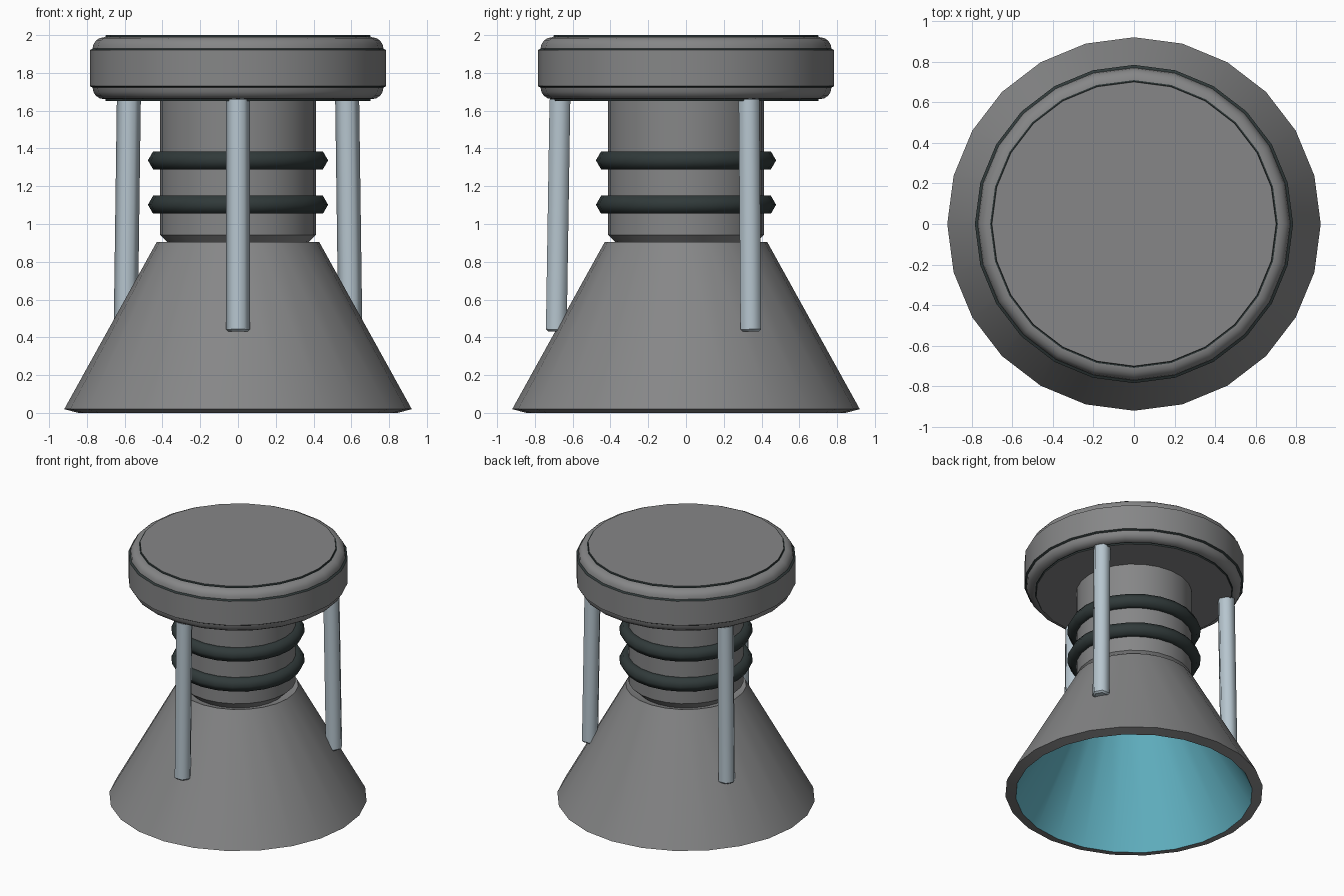
import bpy, bmesh, math
from mathutils import Matrix

if "Cube" in bpy.data.objects:
    bpy.data.objects.remove(bpy.data.objects["Cube"])

SIDES = 24


def material(name, rgb):
    m = bpy.data.materials.new(name)
    m.diffuse_color = (*rgb, 1)
    m.use_nodes = True
    m.node_tree.nodes["Principled BSDF"].inputs["Base Color"].default_value = m.diffuse_color
    return m


GREY = material("hull grey", (0.238, 0.240, 0.243))
DARK = material("dark rubber", (0.03, 0.042, 0.042))
STEEL = material("pale steel", (0.47, 0.56, 0.62))
TEAL = material("glow teal", (0.135, 0.50, 0.61))


def finish(bm, name, mats, angle):
    bmesh.ops.recalc_face_normals(bm, faces=bm.faces)
    me = bpy.data.meshes.new(name)
    bm.to_mesh(me)
    bm.free()
    ob = bpy.data.objects.new(name, me)
    bpy.context.collection.objects.link(ob)
    for m in mats:
        me.materials.append(m)
    bpy.ops.object.select_all(action='DESELECT')
    ob.select_set(True)
    bpy.context.view_layer.objects.active = ob
    bpy.ops.object.shade_smooth_by_angle(angle=math.radians(angle))
    return ob


def lathe(name, profile, mats, closed=False, second=(), angle=32):
    """Revolve (radius, z) points; bands listed in second take material 1."""
    bm = bmesh.new()
    rings = [[bm.verts.new((r * math.cos(2 * math.pi * i / SIDES),
                            r * math.sin(2 * math.pi * i / SIDES), z))
              for i in range(SIDES)] for r, z in profile]
    for k in range(len(rings) if closed else len(rings) - 1):
        a, b = rings[k], rings[(k + 1) % len(rings)]
        for i in range(SIDES):
            j = (i + 1) % SIDES
            bm.faces.new((a[i], a[j], b[j], b[i])).material_index = int(k in second)
    if not closed:
        bm.faces.new(rings[0])
        bm.faces.new(rings[-1]).material_index = int(len(rings) in second)
    return finish(bm, name, mats, angle)


# Hollow flared skirt: sloping rims and a glowing inside closed at the throat
lathe("nozzle_skirt", [(0.345, 0.878), (0.43, 0.905), (0.92, 0.02),
                       (0.845, 0.0), (0.365, 0.868)],
      [GREY, TEAL], second=(3, 5))

# Neck column with a chamfered foot sunk into the skirt
lathe("neck_column", [(0.345, 0.876), (0.372, 0.903), (0.413, 0.942), (0.413, 1.66)],
      [GREY])

# Two rubber rings with a six-sided section
for n, z in enumerate((1.102, 1.337)):
    section = [(0.422 + 0.055 * math.cos(math.radians(a)),
                z + 0.055 * math.sin(math.radians(a))) for a in range(0, 360, 60)]
    lathe(f"rubber_ring_{n + 1}", section, [DARK], closed=True, angle=65)

# Cap disc: rounded lips above and below a raised band, with dark seams
lip = [(0.709 + 0.061 * math.sin(math.radians(a)),
        1.928 + 0.061 * math.cos(math.radians(a))) for a in (0, 22.5, 45, 67.5, 90)]
upper = [(0.70, 2.0), (0.702, 1.989)] + lip + [(0.784, 1.92)]
lower = [(r, 3.65 - z) for r, z in reversed(upper)]
lathe("cap_disc", upper + lower, [GREY, DARK], second=(0, 1, 6, 8, 13, 14))

# Three slightly splayed hexagonal struts with a corner sideways
for n, deg in enumerate((-90, 30, 150)):
    bm = bmesh.new()
    bmesh.ops.create_cone(bm, cap_ends=True, segments=6, radius1=0.0635,
                          radius2=0.0635, depth=1.24)
    v = bm.verts[:][0].co
    turn = math.pi / 2 - math.atan2(v.y, v.x)
    bm.transform(Matrix.Rotation(turn, 4, 'Z'))
    ends = [e for e in bm.edges if abs(e.verts[0].co.z - e.verts[1].co.z) < 1e-4]
    bmesh.ops.bevel(bm, geom=ends, offset=0.012, segments=1, affect='EDGES')
    bm.transform(Matrix.Rotation(math.radians(deg), 4, 'Z')
                 @ Matrix.Translation((0.677, 0, 1.05))
                 @ Matrix.Rotation(math.radians(-0.9), 4, 'Y'))
    strut = finish(bm, f"strut_{n + 1}", [STEEL], 65)
    # round shading along the shaft, crisp chamfers at the ends
    for e in strut.data.edges:
        a, b = (strut.data.vertices[i].co for i in e.vertices)
        e.use_edge_sharp = abs(a.z - b.z) < 0.005
